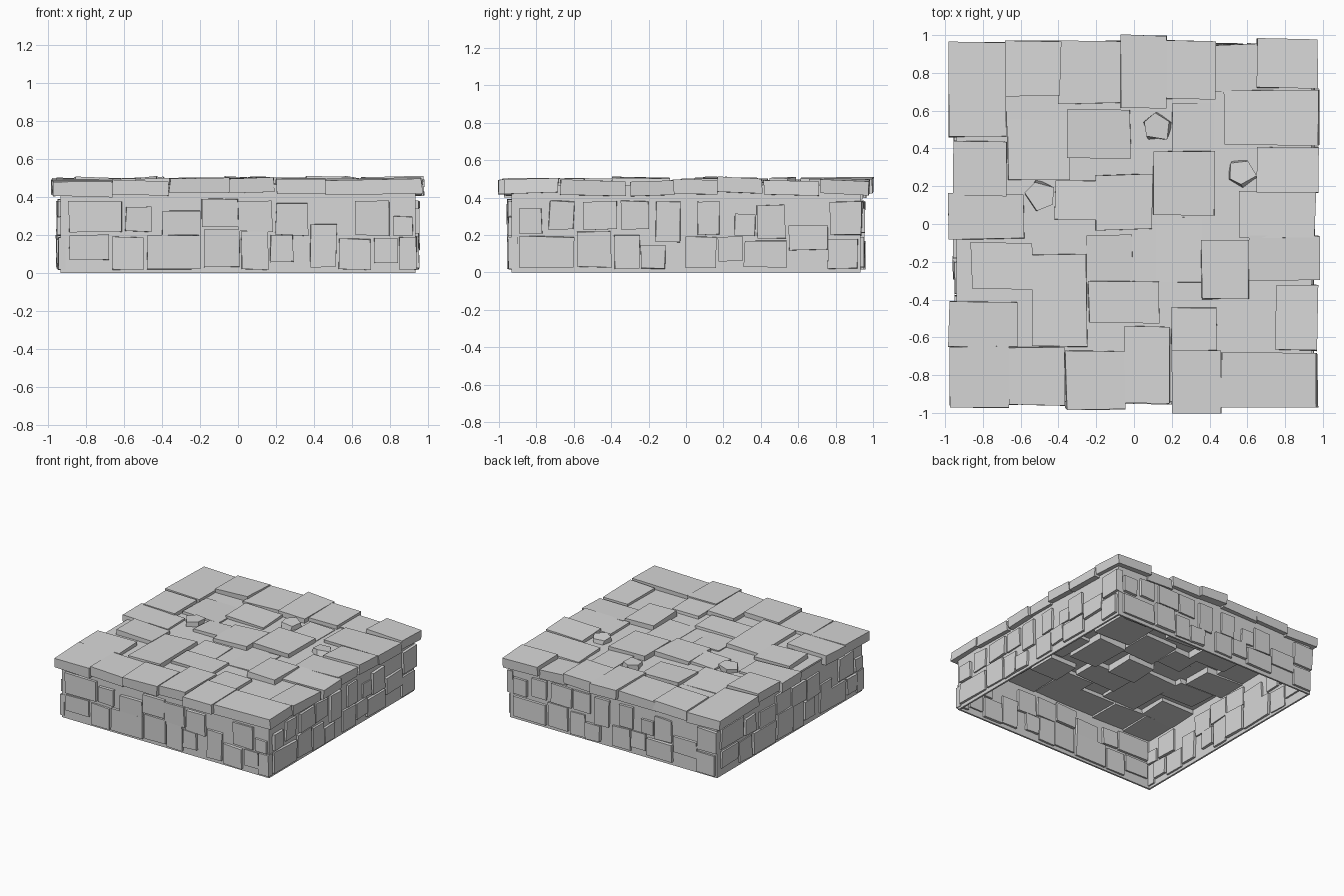
import bpy, bmesh, math, random
from mathutils import Matrix, Vector

cube = bpy.data.objects.get("Cube")
if cube:
    bpy.data.objects.remove(cube)
random.seed(7)

# One grey stone colour
stone = bpy.data.materials.new("grey stone")
stone.use_nodes = True
GREY = (0.68, 0.68, 0.68, 1)
stone.diffuse_color = GREY
stone.node_tree.nodes["Principled BSDF"].inputs["Base Color"].default_value = GREY


def wobble(amount):
    return random.uniform(-amount, amount)


def add_block(bm, low, high, jitter=(0, 0, 0), tilt=0.0):
    """Rough box between two corners, with uneven corners and a slight tilt."""
    low, high = Vector(low), Vector(high)
    size = high - low
    verts = bmesh.ops.create_cube(bm, size=1)["verts"]
    lean_x, lean_y = wobble(tilt), wobble(tilt)
    for v in verts:
        lean = v.co.x * lean_x + v.co.y * lean_y
        v.co = Vector(v.co[i] * size[i] + wobble(jitter[i]) for i in range(3))
        v.co += (low + high) / 2
        v.co.z += lean


def finish(bm, name):
    bmesh.ops.recalc_face_normals(bm, faces=bm.faces)
    mesh = bpy.data.meshes.new(name)
    bm.to_mesh(mesh)
    bm.free()
    mesh.materials.append(stone)
    bpy.context.collection.objects.link(bpy.data.objects.new(name, mesh))


# Thin deck that the slabs are set into, seen in the gaps from above and below
OUTER, INNER = .934, .92
bm = bmesh.new()
add_block(bm, (-.94, -.94, .452), (.94, .945, .467))
finish(bm, "deck")

# Paving slabs grouped by height: x from, x to, y from, y to
raised_slabs = [
    (-.68, -.39, .68, .97), (-.07, .17, .61, 1), (.65, .97, .72, .98),
    (-.96, -.67, .15, .44), (-.2, .1, -.03, .26), (.1, .43, .05, .38),
    (.36, .61, -.4, -.09), (-.86, -.54, -.35, -.1), (-.54, -.25, -.65, -.16),
    (-.05, .19, -.95, -.54), (.2, .46, -1, -.67), (-.36, -.05, -.98, -.67),
    (.65, .98, .17, .41), (.17, .43, .66, .97), (.46, .97, -.97, -.68),
]
level_slabs = [
    (-.98, -.68, .46, .96), (-.4, -.06, .64, .97), (.48, .98, .42, .71),
    (-.35, -.02, .35, .6), (-.98, -.58, -.08, .16), (-.42, -.2, .02, .23),
    (.56, .96, -.07, .17), (-.24, .13, -.52, -.3), (-.98, -.62, -.65, -.41),
    (.2, .44, -.67, -.44), (.75, .97, -.67, -.32), (-.98, -.66, -.97, -.65),
    (-.66, -.37, -.96, -.65), (.61, .98, -.3, -.06),
]
sunken_slabs = [
    (-.67, -.34, .23, .55), (.2, .42, .38, .64), (.12, .36, -.31, .04),
    (-.25, -.01, -.3, -.06), (.42, .66, .7, .95),
]
paving = {"raised": (raised_slabs, .502), "level": (level_slabs, .49),
          "sunken": (sunken_slabs, .474)}
for level, (slabs, top) in paving.items():
    bm = bmesh.new()
    for x0, x1, y0, y1 in slabs:
        z = top + wobble(.004)
        add_block(bm, (x0, y0, z - .078), (x1, y1, z), (.006, .006, .003), .012)
    finish(bm, level + "_paving_slabs")

# Loose shards of rubble lying on the paving
bm = bmesh.new()
for x, y, turn in ((.12, .52, 0), (.57, .27, 2), (-.5, .15, 4)):
    place = Matrix.Translation((x, y, .475)) @ Matrix.Rotation(turn, 4, "Z")
    rock = bmesh.ops.create_cone(bm, cap_ends=True, segments=5, radius1=.08,
                                 radius2=.072, depth=.06, matrix=place)["verts"]
    for v in rock:
        v.co += Vector((wobble(.016), wobble(.016), wobble(.008)))
finish(bm, "loose_rubble")

# Wall stones: start and end along the wall, bottom and top
long_pattern = [
    (-.89, -.61, .22, .38), (-.59, -.46, .22, .35), (-.4, -.2, .2, .33),
    (-.19, 0, .24, .39), (0, .18, .22, .38), (.2, .37, .2, .37),
    (.62, .8, .2, .38), (.82, .92, .2, .3), (-.89, -.68, .07, .2),
    (-.66, -.5, .02, .19), (-.48, -.2, .02, .2), (-.18, .01, .03, .23),
    (.02, .16, .02, .22), (.17, .29, .06, .2), (.38, .52, .03, .26),
    (.53, .7, .02, .18), (.72, .84, .05, .18), (.85, .94, .02, .19),
]
mixed_pattern = [
    (-.89, -.77, .21, .34), (-.73, -.6, .23, .38), (-.55, -.37, .23, .38),
    (-.35, -.2, .23, .38), (-.16, -.03, .16, .38), (.06, .18, .2, .38),
    (.26, .37, .2, .31), (.38, .53, .18, .36), (.55, .76, .12, .25),
    (.77, .94, .2, .38), (-.89, -.6, .03, .19), (-.58, -.4, .03, .22),
    (-.38, -.25, .02, .2), (-.24, -.11, .02, .15), (0, .16, .02, .19),
    (.17, .3, .06, .19), (.31, .54, .03, .17), (.76, .92, .02, .18),
]
walls = (("front", long_pattern), ("right", mixed_pattern),
         ("back", mixed_pattern), ("left", long_pattern))
for quarter, (side, pattern) in enumerate(walls):
    spin = Matrix.Rotation(quarter * math.pi / 2, 4, "Z")
    # Thin backing wall, open below and hollow inside
    bm = bmesh.new()
    add_block(bm, (-OUTER, -OUTER, 0), (OUTER, -INNER, .455))
    bm.transform(spin)
    finish(bm, side + "_wall")
    # Stones that stand proud of both wall faces
    bm = bmesh.new()
    for a0, a1, z0, z1 in pattern:
        proud = random.uniform(.012, .024)
        add_block(bm, (a0, -OUTER - proud, z0), (a1, -INNER + proud, z1),
                  (.005, .004, .005))
    bm.transform(spin)
    finish(bm, side + "_wall_stones")
